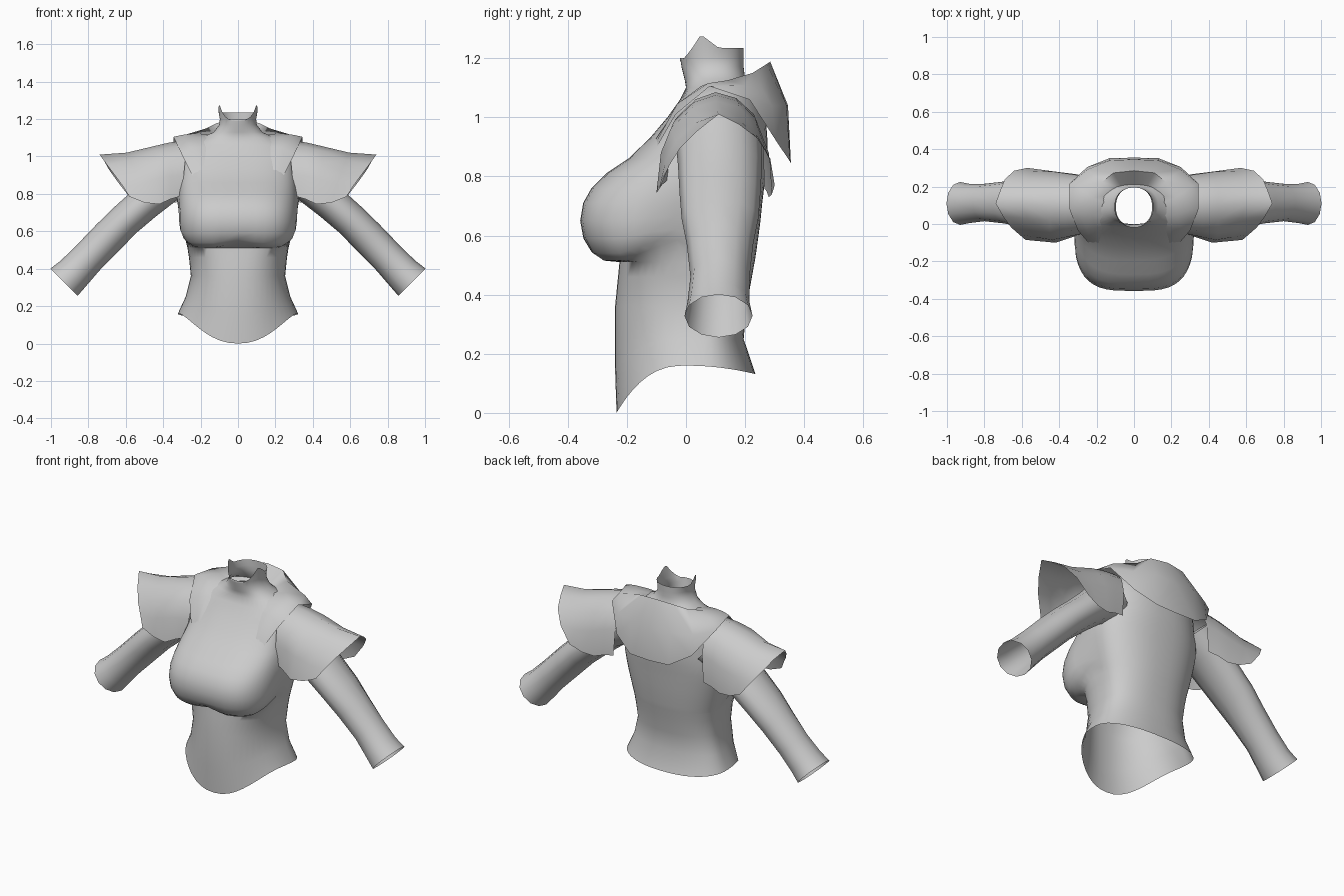
import bpy, bmesh, math
from mathutils import Vector

cloth = bpy.data.materials.new("light_grey_cloth")
cloth.diffuse_color = (0.6, 0.6, 0.6, 1)


def loft(name, rows, closed):
    """Skin a list of equal length point rows."""
    bm = bmesh.new()
    vs = [[bm.verts.new(p) for p in row] for row in rows]
    n = len(rows[0])
    for a, b in zip(vs, vs[1:]):
        for i in range(n if closed else n - 1):
            j = (i + 1) % n
            bm.faces.new((a[i], a[j], b[j], b[i]))
    bmesh.ops.recalc_face_normals(bm, faces=bm.faces[:])
    me = bpy.data.meshes.new(name)
    bm.to_mesh(me)
    bm.free()
    ob = bpy.data.objects.new(name, me)
    bpy.context.collection.objects.link(ob)
    me.materials.append(cloth)
    bpy.ops.object.select_all(action='DESELECT')
    ob.select_set(True)
    bpy.context.view_layer.objects.active = ob
    bpy.ops.object.shade_smooth_by_angle(angle=math.radians(75))
    return ob


def mirror_x(ob):
    ob.modifiers.new("mirror", 'MIRROR').use_clip = True


def spow(v, e):
    return math.copysign(abs(v) ** e, v)


def mix(a, b, t):
    return a + (b - a) * t


def oval(z, w, yf, yb, ex, bust_w=None, bust_y=None, n=48):
    """Rounded ring; the optional bust only swells its front part."""
    ym = 0.06 if z < 1.1 else (yf + yb) / 2
    ring = []
    for i in range(n):
        a = 2 * math.pi * i / n
        c, s = math.cos(a), math.sin(a)
        e, wi, f = 2 / 2.3, w, yf
        if s < 0:
            e = 2 / ex
            if bust_w:
                t = min(1, max(0, (-s - 0.03) / 0.3))
                t = t * t * (3 - 2 * t)
                wi, f = mix(w, bust_w, t), mix(yf, bust_y, t)
        y = ym + spow(s, e) * ((ym - f) if s < 0 else (yb - ym))
        ring.append(Vector((wi * spow(c, e), y, z)))
    return ring


# Torso: z, half width, front, back, squareness, bust half width, bust front
sections = [
    (0.16, 0.322, -0.235, 0.235, 2.2), (0.25, 0.28, -0.24, 0.195, 2.2),
    (0.36, 0.252, -0.24, 0.205, 2.3), (0.46, 0.262, -0.23, 0.223, 2.5),
    (0.51, 0.27, -0.225, 0.232, 2.8),
    (0.515, 0.271, -0.225, 0.233, 3.1, 0.285, -0.285),
    (0.54, 0.277, -0.225, 0.237, 3.3, 0.305, -0.322),
    (0.59, 0.29, -0.23, 0.244, 3.4, 0.32, -0.347),
    (0.65, 0.304, -0.24, 0.252, 3.4, 0.325, -0.358),
    (0.71, 0.317, -0.24, 0.258, 3.3, 0.325, -0.348),
    (0.76, 0.325, -0.22, 0.264, 3.1, 0.322, -0.32),
    (0.81, 0.325, -0.2, 0.27, 2.9, 0.318, -0.27),
    (0.86, 0.315, -0.195, 0.275, 2.7), (0.93, 0.305, -0.122, 0.275, 2.6),
    (1.0, 0.295, -0.063, 0.27, 2.5), (1.06, 0.27, -0.02, 0.25, 2.3),
    (1.1, 0.2, 0.0, 0.22, 2.1), (1.13, 0.13, -0.005, 0.2, 2),
    (1.17, 0.1, -0.015, 0.195, 2), (1.2, 0.097, -0.02, 0.195, 2),
]
rows = [oval(*s) for s in sections]
for p in rows[0]:                       # hem dips to a point at the front
    p.z = 0.16 * (1 - (-p.y / 0.235) ** 2.5) if p.y < 0 else 0.16 - 0.03 * (p.y / 0.24) ** 2
for p in rows[1]:
    if p.y < 0:
        p.z -= 0.1 * (-p.y / 0.24) ** 2.5
for r, lift in ((5, 0.06), (6, 0.055), (7, 0.035), (8, 0.015)):
    for p in rows[r]:                   # underbust line lifts in the middle and at the sides
        if p.y < 0:
            p.z += lift * max(0, 1 - abs(p.y + 0.06) / 0.16)
        if r < 7 and p.y < -0.1:
            p.z += 0.02 * max(0, 1 - abs(p.x) / 0.12)
collar = oval(1.235, 0.105, -0.02, 0.195, 2)
for p in collar:                        # collar rises to two points beside an open front
    p.z = 1.235 + 0.045 * max(0, 1 - abs(p.y - 0.05) / 0.06)
    if p.y < 0.05:
        p.z = 1.19 + 0.09 * max(0, (p.y + 0.02) / 0.07) ** 1.3
loft("torso", rows + [collar], True)

# Long fitted sleeve: centre x, centre z, radius across, centre y, half depth
arm = [(0.29, 0.92, 0.13, 0.11, 0.145), (0.4, 0.835, 0.1, 0.115, 0.142),
       (0.505, 0.745, 0.093, 0.115, 0.137), (0.605, 0.658, 0.091, 0.115, 0.13),
       (0.695, 0.568, 0.092, 0.115, 0.112), (0.8, 0.46, 0.091, 0.115, 0.1),
       (0.88, 0.375, 0.096, 0.11, 0.105), (0.93, 0.328, 0.103, 0.11, 0.115)]
u = Vector((0.7071, 0, 0.7071))
rows = []
for x, z, r, y, d in arm:
    ring = []
    for i in range(12):
        a = math.tau * i / 12
        ring.append(Vector((x, y + d * math.sin(a), z)) + u * r * math.cos(a))
    rows.append(ring)
mirror_x(loft("sleeve", rows, True))

# Flared cap sleeve: arches from shoulder to the slanted hem
inner = [(0.30, -0.06, 0.79), (0.29, -0.055, 0.9), (0.28, -0.03, 1.0), (0.28, 0.03, 1.06),
         (0.28, 0.10, 1.085), (0.28, 0.17, 1.065), (0.28, 0.23, 1.01), (0.29, 0.26, 0.92),
         (0.3, 0.265, 0.76)]
middle = [(0.42, -0.1, 0.745), (0.44, -0.085, 0.88), (0.45, -0.05, 0.965), (0.45, 0.02, 1.03),
          (0.45, 0.10, 1.055), (0.45, 0.18, 1.035), (0.44, 0.24, 0.975), (0.43, 0.28, 0.88),
          (0.42, 0.28, 0.73)]
hem = [(0.58, -0.085, 0.785), (0.615, -0.055, 0.84), (0.655, -0.02, 0.895), (0.70, 0.04, 0.955),
       (0.74, 0.11, 1.01), (0.715, 0.18, 0.975), (0.69, 0.24, 0.93), (0.64, 0.285, 0.86),
       (0.57, 0.3, 0.77)]
near = [tuple((Vector(a) + Vector(b)) / 2 + Vector((0, 0, 0.005))) for a, b in zip(inner, middle)]
flare = [tuple((Vector(a) + Vector(b)) / 2 - Vector((0, 0, 0.012))) for a, b in zip(middle, hem)]
mirror_x(loft("cap_sleeve", [inner, near, middle, flare, hem], False))

# Cape collar: each station runs neck -> crest -> fold -> hem, from back to front
stations = [
    [(0, 0.2, 1.1), (0, 0.285, 1.188), (0, 0.345, 1.04), (0, 0.355, 0.845)],
    [(0.06, 0.19, 1.1), (0.11, 0.273, 1.18), (0.13, 0.34, 1.04), (0.13, 0.352, 0.85)],
    [(0.1, 0.16, 1.1), (0.17, 0.225, 1.15), (0.25, 0.29, 1.04), (0.25, 0.305, 0.92)],
    [(0.12, 0.1, 1.11), (0.22, 0.14, 1.125), (0.31, 0.2, 1.108), (0.345, 0.215, 1.06)],
    [(0.13, 0.04, 1.095), (0.23, 0.05, 1.105), (0.3, 0.075, 1.115), (0.345, 0.08, 1.105)],
    [(0.14, -0.005, 1.05), (0.2, -0.02, 1.05), (0.25, -0.03, 1.045), (0.3, -0.035, 1.01)],
    [(0.16, -0.085, 0.95), (0.19, -0.1, 0.93), (0.21, -0.105, 0.91), (0.235, -0.11, 0.88)],
]
mirror_x(loft("cape_collar", stations, False))
